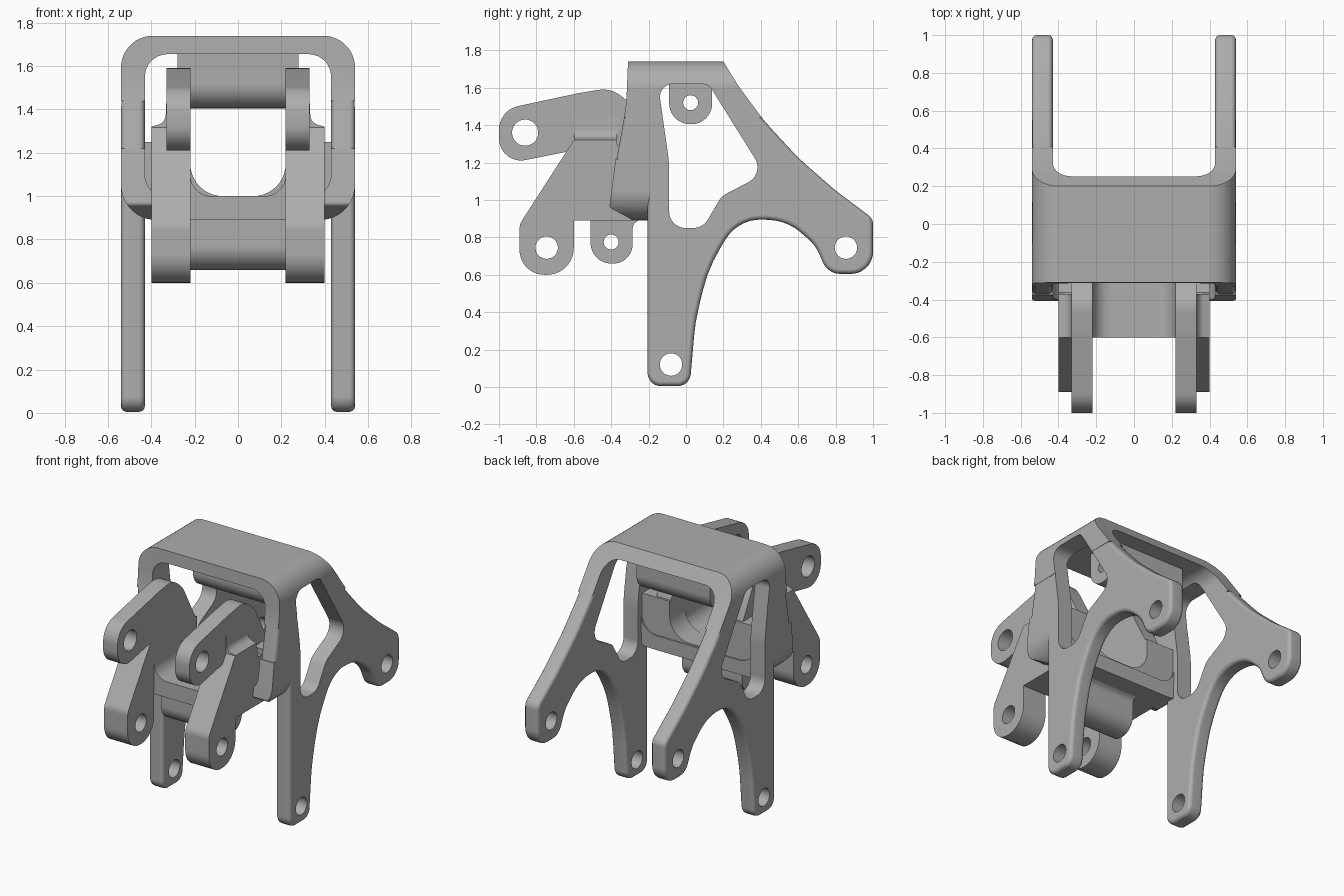
import bpy, bmesh, math
from mathutils import Vector

cube = bpy.data.objects.get("Cube")
if cube:
    bpy.data.objects.remove(cube, do_unlink=True)

grey = bpy.data.materials.new("machined grey")
grey.use_nodes = True
grey.diffuse_color = (0.42, 0.42, 0.42, 1)
grey.node_tree.nodes["Principled BSDF"].inputs["Base Color"].default_value = grey.diffuse_color


def rounded(points):
    """Outline with every (a, b, radius) corner replaced by an arc."""
    out, n = [], len(points)
    for i, p in enumerate(points):
        c = Vector(p[:2])
        if len(p) < 3:
            out.append(c)
            continue
        u = Vector(points[i - 1][:2]) - c
        v = Vector(points[(i + 1) % n][:2]) - c
        half = u.angle(v) / 2
        reach = min(p[2] / math.tan(half), 0.49 * u.length, 0.49 * v.length)
        if p[2] / math.tan(half) > reach and len(p) == 3:
            reach = min(p[2] / math.tan(half), 0.49 * min(u.length, v.length))
        radius = reach * math.tan(half)
        u.normalize()
        v.normalize()
        centre = c + (u + v).normalized() * (radius / math.sin(half))
        start, end = c + u * reach - centre, c + v * reach - centre
        turn = start.angle_signed(end)
        steps = max(2, math.ceil(abs(turn) / math.radians(9)))
        a0 = math.atan2(start.y, start.x)
        for k in range(steps + 1):
            a = a0 - turn * k / steps
            out.append(centre + radius * Vector((math.cos(a), math.sin(a))))
    return out


def circle(a, b, r, n=32):
    return [(a + r * math.cos(k * math.tau / n), b + r * math.sin(k * math.tau / n)) for k in range(n)]


def prism(name, points, axis, lo, hi):
    """Extrude a (y, z) outline along x, or an (x, z) outline along y."""
    bm = bmesh.new()
    outline = rounded(points)
    ends = []
    for d in (lo, hi):
        ends.append([bm.verts.new((d, a, b) if axis == "x" else (a, d, b)) for a, b in outline])
    bm.faces.new(ends[0])
    bm.faces.new(ends[1])
    n = len(outline)
    for i in range(n):
        j = (i + 1) % n
        bm.faces.new((ends[0][i], ends[0][j], ends[1][j], ends[1][i]))
    bmesh.ops.recalc_face_normals(bm, faces=bm.faces)
    mesh = bpy.data.meshes.new(name)
    bm.to_mesh(mesh)
    bm.free()
    ob = bpy.data.objects.new(name, mesh)
    bpy.context.collection.objects.link(ob)
    mesh.materials.append(grey)
    return ob


def finish(ob, bevel=0, keep=None, cuts=()):
    """Round the edges, clip to a solid, cut openings, then shade."""
    if bevel:
        m = ob.modifiers.new("round", "BEVEL")
        m.width, m.segments, m.limit_method = bevel, 3, "ANGLE"
        m.angle_limit = math.radians(60)
        m.use_clamp_overlap = False
    tools = ([(keep, "INTERSECT")] if keep else []) + [(c, "DIFFERENCE") for c in cuts]
    for tool, mode in tools:
        tool.hide_render = True
        m = ob.modifiers.new("cut", "BOOLEAN")
        m.object, m.operation, m.solver = tool, mode, "EXACT"
    bpy.context.view_layer.update()
    ev = ob.evaluated_get(bpy.context.evaluated_depsgraph_get())
    mesh = bpy.data.meshes.new_from_object(ev)
    ob.modifiers.clear()
    ob.data = mesh
    for tool, _ in tools:
        bpy.data.objects.remove(tool, do_unlink=True)
    for p in mesh.polygons:
        p.use_smooth = True
    mesh.set_sharp_from_angle(angle=math.radians(32))
    ob.modifiers.new("even shading", "WEIGHTED_NORMAL").keep_sharp = True
    return ob


def bore(y, z, r):
    return prism("bore", circle(y, z, r), "x", -1, 1)


# Side outline of the frame: roof, rear arm, front leg
frame = [(-0.31, 1.74), (0.2, 1.74), (0.28, 1.61, 1), (0.42, 1.42, 1), (0.6, 1.225, 1),
         (0.8, 1.05, 1), (1, 0.9, 0.06), (1, 0.605, 0.13), (0.76, 0.605, 0.1),
         (0.69, 0.76, 0.2), (0.54, 0.89, 0.3), (0.28, 0.9, 0.3), (0.12, 0.64, 0.8),
         (0.05, 0.35, 1), (0.02, 0.005, 0.07), (-0.205, 0.005, 0.07),
         (-0.205, 1.08, 0.08), (-0.38, 1.17, 0.03), (-0.32, 1.5, 1)]
window = [(-0.15, 1.62, 0.07), (0.12, 1.62, 0.06), (0.42, 1.14, 0.09), (0.19, 1.02, 0.1),
          (0.09, 0.85, 0.09), (-0.09, 0.85, 0.1), (-0.09, 1.2, 0.6)]

# Side plates with rounded edges
for side, lo, hi in (("left", 0.43, 0.54), ("right", -0.54, -0.43)):
    envelope = prism("envelope", [(-0.56, -0.1), (0.56, -0.1), (0.56, 1.2), (0.538, 1.42),
                                  (0.538, 1.737, 0.27), (-0.538, 1.737, 0.27),
                                  (-0.538, 1.42), (-0.56, 1.2)], "y", -1.2, 1.2)
    plate = prism(side + "_side_plate", frame, "x", lo, hi)
    finish(plate, 0.025, envelope,
           [prism("window", window, "x", -1, 1), bore(-0.08, 0.12, 0.06), bore(0.855, 0.745, 0.06)])

# Arched roof joining the plates
roof = prism("arched_roof", [(-0.54, 1.44), (-0.54, 1.74, 0.27), (0.54, 1.74, 0.27), (0.54, 1.44),
                             (0.43, 1.44), (0.43, 1.655, 0.2), (-0.43, 1.655, 0.2), (-0.43, 1.44)],
             "y", -1.2, 1.2)
finish(roof, 0, prism("side_outline", frame, "x", -1, 1), [prism("window", window, "x", -1, 1)])

# Lower half of the front ring
ring = prism("front_ring", [(-0.54, 1.22), (-0.54, 0.89, 0.27), (0.54, 0.89, 0.27), (0.54, 1.22),
                            (0.43, 1.22), (0.43, 0.99, 0.19), (-0.43, 0.99, 0.19), (-0.43, 1.22)],
             "y", -0.6, 0)
strip = prism("strip", [(-0.372, 1.25), (-0.41, 0.96, 0.02), (-0.28, 0.89, 0.1),
                        (-0.2, 0.8), (-0.13, 0.8), (-0.12, 1.25)], "x", -1, 1)
opening = [(-0.22, 1.5), (0.22, 1.5), (0.22, 1.0, 0.15), (-0.22, 1.0, 0.15)]
finish(ring, 0, strip, [prism("opening", opening, "y", -1, 1)])

# Wall behind the clevis with its rounded opening
wall = prism("front_wall", [(-0.5, 1.25), (-0.5, 0.895, 0.24), (0.5, 0.895, 0.24), (0.5, 1.25)],
             "y", -0.3, -0.135)
finish(wall, 0, None, [prism("opening", opening, "y", -1, 1)])

# Clevis floor, curving up into the arms
floor = prism("clevis_floor", [(-0.23, 0.89), (0.23, 0.89), (0.23, 1.2), (0.22, 1.2),
                               (0.22, 1.0, 0.15), (-0.22, 1.0, 0.15), (-0.22, 1.2), (-0.23, 1.2)],
              "y", -0.6, -0.14)
finish(floor)

# Paired clevis arms
lower = [(-0.89, 0.6, 0.144), (-0.6, 0.6, 0.144), (-0.6, 0.89), (-0.2, 0.89), (-0.2, 1.2),
         (-0.36, 1.22), (-0.36, 1.32, 0.05), (-0.6, 1.32, 0.02), (-0.89, 0.87, 0.08)]
upper = [(-1, 1.185, 0.13), (-0.6, 1.265), (-0.6, 1.05), (-0.15, 1.05), (-0.15, 1.25),
         (-0.29, 1.51, 0.2), (-0.4, 1.6, 0.2), (-0.58, 1.57, 0.2), (-1, 1.48, 0.13)]
fillet = [(0.32, 1.3), (0.4, 1.3), (0.4, 1.32), (0.335, 1.34, 0.1), (0.33, 1.45), (0.32, 1.45)]
for side, s in (("left", 1), ("right", -1)):
    arm = prism(side + "_lower_arm", lower, "x", *sorted((0.22 * s, 0.4 * s)))
    finish(arm, 0, None, [bore(-0.745, 0.745, 0.06)])
    arm = prism(side + "_upper_arm", upper, "x", *sorted((0.22 * s, 0.33 * s)))
    finish(arm, 0, None, [bore(-0.86, 1.36, 0.07)])
    finish(prism(side + "_arm_fillet", [(s * p[0], *p[1:]) for p in fillet], "y", -0.6, -0.37))

# Pivot lugs under the clevis and under the roof
lug = prism("lower_pivot_lug", [(-0.51, 0.9), (-0.51, 0.66, 0.112), (-0.285, 0.66, 0.112),
                                (-0.285, 0.87, 0.04), (-0.24, 0.9)], "x", -0.23, 0.23)
finish(lug, 0, None, [bore(-0.4, 0.775, 0.04)])
lug = prism("upper_pivot_lug", [(-0.09, 1.68), (-0.09, 1.405, 0.112), (0.14, 1.405, 0.112),
                                (0.14, 1.68)], "x", -0.28, 0.28)
finish(lug, 0, None, [bore(0.025, 1.52, 0.04)])
